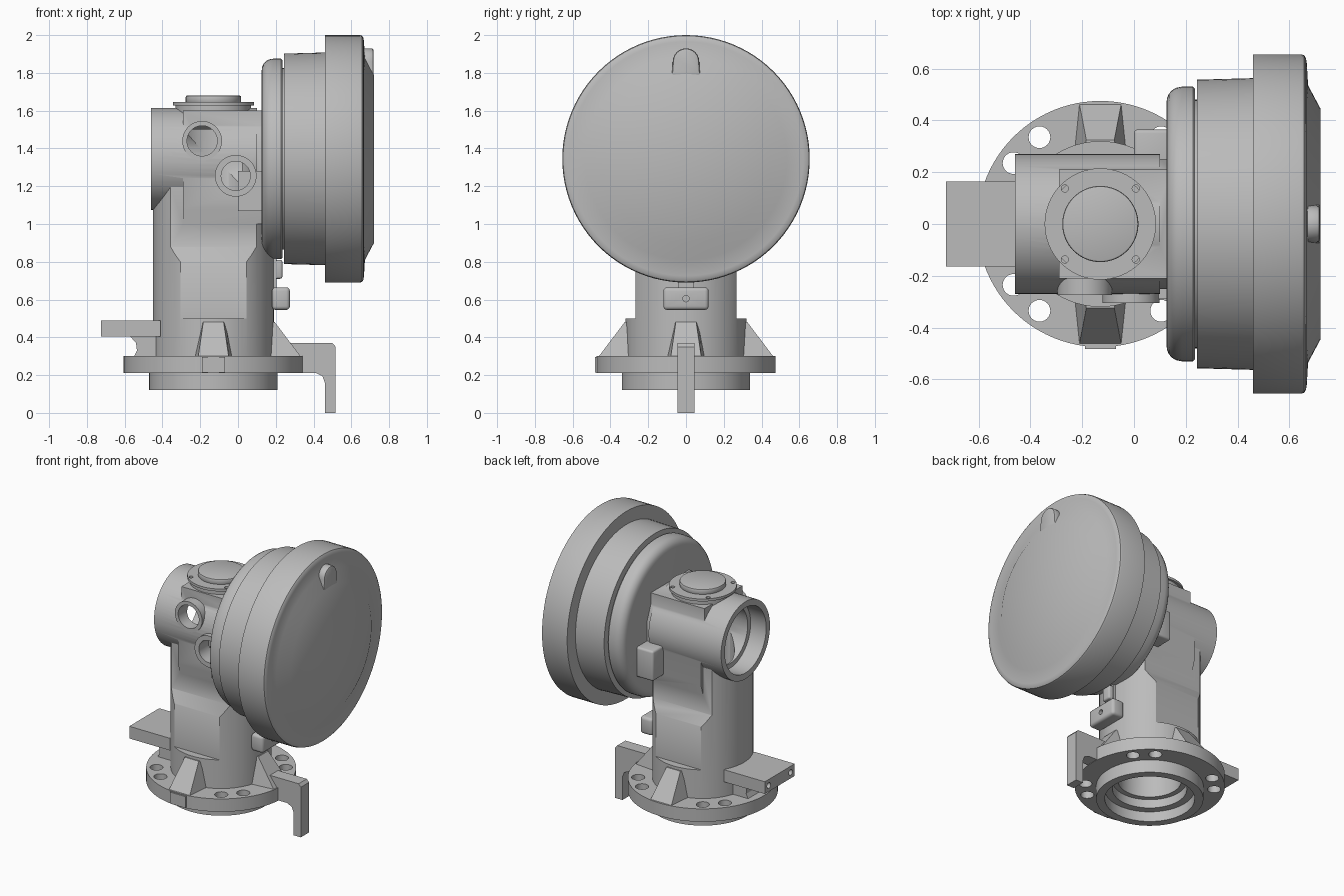
import bpy, bmesh, math
from mathutils import Matrix, Vector

if "Cube" in bpy.data.objects:
    bpy.data.objects.remove(bpy.data.objects["Cube"], do_unlink=True)

grey = bpy.data.materials.new("cast metal grey")
grey.use_nodes = True
grey.diffuse_color = (0.5, 0.5, 0.5, 1)
grey.node_tree.nodes["Principled BSDF"].inputs["Base Color"].default_value = (0.5, 0.5, 0.5, 1)

CX = -0.13    # column axis
CZ = 1.345    # head axis height
parts = []


def finish(bm, name):
    bmesh.ops.recalc_face_normals(bm, faces=bm.faces[:])
    mesh = bpy.data.meshes.new(name)
    bm.to_mesh(mesh)
    bm.free()
    mesh.materials.append(grey)
    obj = bpy.data.objects.new(name, mesh)
    bpy.context.collection.objects.link(obj)
    parts.append(obj)
    return obj


def cyl(name, axis, a, b, r, u, v, sides=64):
    """Cylinder from a to b on an axis; u, v are the other two coordinates in xyz order."""
    bm = bmesh.new()
    bmesh.ops.create_cone(bm, cap_ends=True, segments=sides, radius1=r, radius2=r, depth=b - a)
    mid = (a + b) / 2
    turn = {"x": Matrix.Rotation(math.pi / 2, 4, "Y"),
            "y": Matrix.Rotation(math.pi / 2, 4, "X"), "z": Matrix()}[axis]
    place = {"x": (mid, u, v), "y": (u, mid, v), "z": (u, v, mid)}[axis]
    bm.transform(Matrix.Translation(place) @ turn)
    return finish(bm, name)


def prism(name, axis, pts, a, b):
    """Extrude a 2D outline along an axis from a to b."""
    spot = {"x": lambda p: (a, p[0], p[1]), "y": lambda p: (p[0], a, p[1]),
            "z": lambda p: (p[0], p[1], a)}[axis]
    bm = bmesh.new()
    face = bm.faces.new([bm.verts.new(spot(p)) for p in pts])
    out = bmesh.ops.extrude_face_region(bm, geom=[face])
    step = Vector([(b - a) * (axis == k) for k in "xyz"])
    bmesh.ops.translate(bm, vec=step, verts=[g for g in out["geom"] if isinstance(g, bmesh.types.BMVert)])
    return finish(bm, name)


def box(name, x0, x1, y0, y1, z0, z1):
    return prism(name, "z", [(x0, y0), (x1, y0), (x1, y1), (x0, y1)], z0, z1)


def lathe(name, profile, z):
    """Turn an (x, radius) profile round a horizontal axis."""
    bm = bmesh.new()
    vs = [bm.verts.new((x, 0, r)) for x, r in profile]
    es = [bm.edges.new(pair) for pair in zip(vs, vs[1:])]
    bmesh.ops.spin(bm, geom=vs + es, cent=(0, 0, 0), axis=(1, 0, 0), angle=math.tau, steps=96)
    bmesh.ops.remove_doubles(bm, verts=bm.verts[:], dist=1e-5)
    bm.transform(Matrix.Translation((0, 0, z)))
    return finish(bm, name)


def bake(obj):
    mesh = bpy.data.meshes.new_from_object(obj.evaluated_get(bpy.context.evaluated_depsgraph_get()))
    obj.modifiers.clear()
    obj.data = mesh


def combine(obj, add=(), cut=()):
    for tools, mode in ((add, "UNION"), (cut, "DIFFERENCE")):
        for tool in tools:
            mod = obj.modifiers.new(mode, "BOOLEAN")
            mod.operation, mod.solver, mod.object = mode, "EXACT", tool
    bake(obj)
    for tool in list(add) + list(cut):
        parts.remove(tool)
        bpy.data.objects.remove(tool, do_unlink=True)


def bevel(obj, width, segments=3):
    mod = obj.modifiers.new("bevel", "BEVEL")
    mod.width, mod.segments, mod.limit_method = width, segments, "ANGLE"
    bake(obj)


# Column with stepped flats on both sides
column = cyl("body", "z", 0.25, CZ, 0.32, CX, 0)
flats = []
for s in (-1, 1):
    outline = [(0.268, 0.5), (0.268, 0.8), (0.225, 0.88), (0.225, 1.4), (0.5, 1.4), (0.5, 0.5)]
    flats.append(prism("flat_cutter", "x", [(s * y, z) for y, z in outline], -0.6, 0.4))
combine(column, cut=flats)

# Upper housing, side ports and bores
half = [(0.225, 1.0), (0.25, 1.08), (0.25, 1.42), (0.21, 1.52), (0.21, 1.6)]
housing = prism("housing", "x", half + [(-y, z) for y, z in reversed(half)], -0.29, 0.15)
ports = [(-0.19, 1.44, 0.105, 0.08, -0.275), (-0.012, 1.255, 0.11, 0.077, -0.305)]
adds = [housing,
        cyl("barrel", "x", -0.46, 0.1, 0.27, 0, CZ),
        cyl("top_seat", "z", 1.4, 1.63, 0.2, CX, 0)]
adds += [cyl("port", "y", end, -0.1, r, x, z, 48) for x, z, r, h, end in ports]
cuts = [cyl("bore", "z", 0.0, 1.5, 0.2, CX, 0),
        cyl("barrel_mouth", "x", -0.6, -0.34, 0.228, 0, CZ),
        cyl("barrel_bore", "x", -0.5, 0.02, 0.195, 0, CZ)]
cuts += [cyl("port_hole", "y", -0.5, -0.05, h, x, z, 48) for x, z, r, h, end in ports]
combine(column, adds, cuts)

# Base flange with spigot, bolt holes and stepped bore
flange = cyl("base_flange", "z", 0.21, 0.3, 0.475, CX, 0, 96)
adds = [cyl("spigot", "z", 0.12, 0.25, 0.34, CX, 0),
        box("flange_pad", CX - 0.06, CX + 0.06, -0.482, -0.3, 0.215, 0.295)]
cuts = [cyl("base_bore", "z", 0.0, 0.5, 0.235, CX, 0),
        cyl("base_recess", "z", 0.0, 0.19, 0.285, CX, 0)]
for sx in (-1, 1):
    for sy in (-1, 1):
        for dx, dy in ((0.235, 0.335), (0.335, 0.235)):
            cuts.append(cyl("bolt_hole", "z", 0.1, 0.4, 0.042, CX + sx * dx, sy * dy, 24))
combine(flange, adds, cuts)


# Tapered gussets at the foot of the column
def gusset(name, angle):
    bm = bmesh.new()
    rings = []
    for z, outer, w in ((0.295, 0.465, 0.09), (0.48, 0.325, 0.06)):
        rings.append([bm.verts.new(p) for p in ((0.25, -w * 1.15, z), (outer, -w * 0.9, z),
                                                (outer, w * 0.9, z), (0.25, w * 1.15, z))])
    low, high = rings
    bm.faces.new(low)
    bm.faces.new(high)
    for i in range(4):
        j = (i + 1) % 4
        bm.faces.new((low[i], low[j], high[j], high[i]))
    bm.transform(Matrix.Translation((CX, 0, 0)) @ Matrix.Rotation(angle, 4, "Z"))
    finish(bm, name)


gusset("front_gusset", -math.pi / 2)
gusset("back_gusset", math.pi / 2)
gusset("side_gusset", 0)

# Mounting bar and its support
bar = box("mounting_bar", -0.725, -0.41, -0.165, 0.165, 0.405, 0.49)
combine(bar, cut=[cyl("bar_hole", "x", -0.8, -0.66, 0.02, y, 0.447, 20) for y in (-0.12, 0.12)])
prism("bar_support", "y", [(-0.4, 0.29), (-0.555, 0.29), (-0.535, 0.33), (-0.54, 0.37), (-0.575, 0.41),
                           (-0.4, 0.41)], -0.1, 0.1)

# Hanging bracket
bracket = prism("bracket", "y", [(0.22, 0.3), (0.27, 0.37), (0.5, 0.37), (0.517, 0.35), (0.517, 0), (0.46, 0),
                                 (0.46, 0.16), (0.447, 0.195), (0.41, 0.212), (0.22, 0.212)], -0.045, 0.045)
combine(bracket, cut=[cyl("bracket_hole", "x", 0.4 if z < 0.2 else 0.49, 0.6, 0.024, 0, z, 20)
                      for z in (0.04, 0.1, 0.235, 0.305)])
for z in (0.235, 0.305):
    cyl("bracket_screw", "x", 0.48, 0.513, 0.013, 0, z, 16)

# Lug under the head
lug = box("lug", 0.18, 0.275, -0.12, 0.12, 0.545, 0.665)
bevel(lug, 0.02)
combine(lug, cut=[cyl("lug_hole", "x", 0.24, 0.3, 0.017, 0, 0.605, 20)])
bevel(box("upper_lug", 0.15, 0.235, -0.035, 0.035, 0.71, 0.81), 0.012)
box("lug_rib", 0.15, 0.205, -0.04, 0.04, 0.63, 0.85)

# Side blocks behind the head
bevel(box("back_block", 0.0, 0.14, 0.15, 0.365, 1.07, 1.28), 0.015)
box("front_block", 0.0, 0.14, -0.29, -0.21, 1.07, 1.28)

# Top cover plate with cap and screws
plate = cyl("cover_plate", "z", 1.628, 1.645, 0.215, CX, 0)
combine(plate, cut=[cyl("screw_hole", "z", 1.6, 1.7, 0.014, CX + sx * 0.137, sy * 0.137, 16)
                    for sx in (-1, 1) for sy in (-1, 1)])
cap = cyl("cover_cap", "z", 1.64, 1.68, 0.147, CX, 0)
bevel(cap, 0.008, 2)

# Round head: back shell, drum, and rim with a raised face
shell = [(0.125, 0), (0.125, 0.465)]
shell += [(0.185 - 0.06 * math.cos(t), 0.47 + 0.06 * math.sin(t)) for t in (0.3, 0.6, 0.9, 1.2, math.pi / 2)]
shell += [(0.228, 0.53), (0.235, 0.523), (0.235, 0.48), (0.25, 0.48), (0.25, 0)]
lathe("head_shell", shell, CZ)
lathe("head_drum", [(0.243, 0), (0.243, 0.557), (0.46, 0.563), (0.47, 0.563), (0.47, 0)], CZ)
rim = [(0.46, 0), (0.46, 0.655), (0.645, 0.655), (0.657, 0.651), (0.664, 0.64),
       (0.667, 0.62), (0.672, 0.535), (0.72, 0.445), (0.72, 0)]
lathe("head_rim", rim, CZ)

# Raised tab on the head face
arc = [(0.07 * math.cos(t), 1.86 + 0.07 * math.sin(t)) for t in [k * math.pi / 12 for k in range(13)]]
tab = prism("head_tab", "x", [(0.085, 1.77), (0.073, 1.81)] + arc + [(-0.073, 1.81), (-0.085, 1.77)], 0.65, 0.718)
bevel(tab, 0.012, 2)

# Smooth round surfaces, keep hard edges
bpy.ops.object.select_all(action="DESELECT")
for obj in parts:
    obj.select_set(True)
bpy.context.view_layer.objects.active = parts[0]
bpy.ops.object.shade_smooth_by_angle(angle=math.radians(30))
